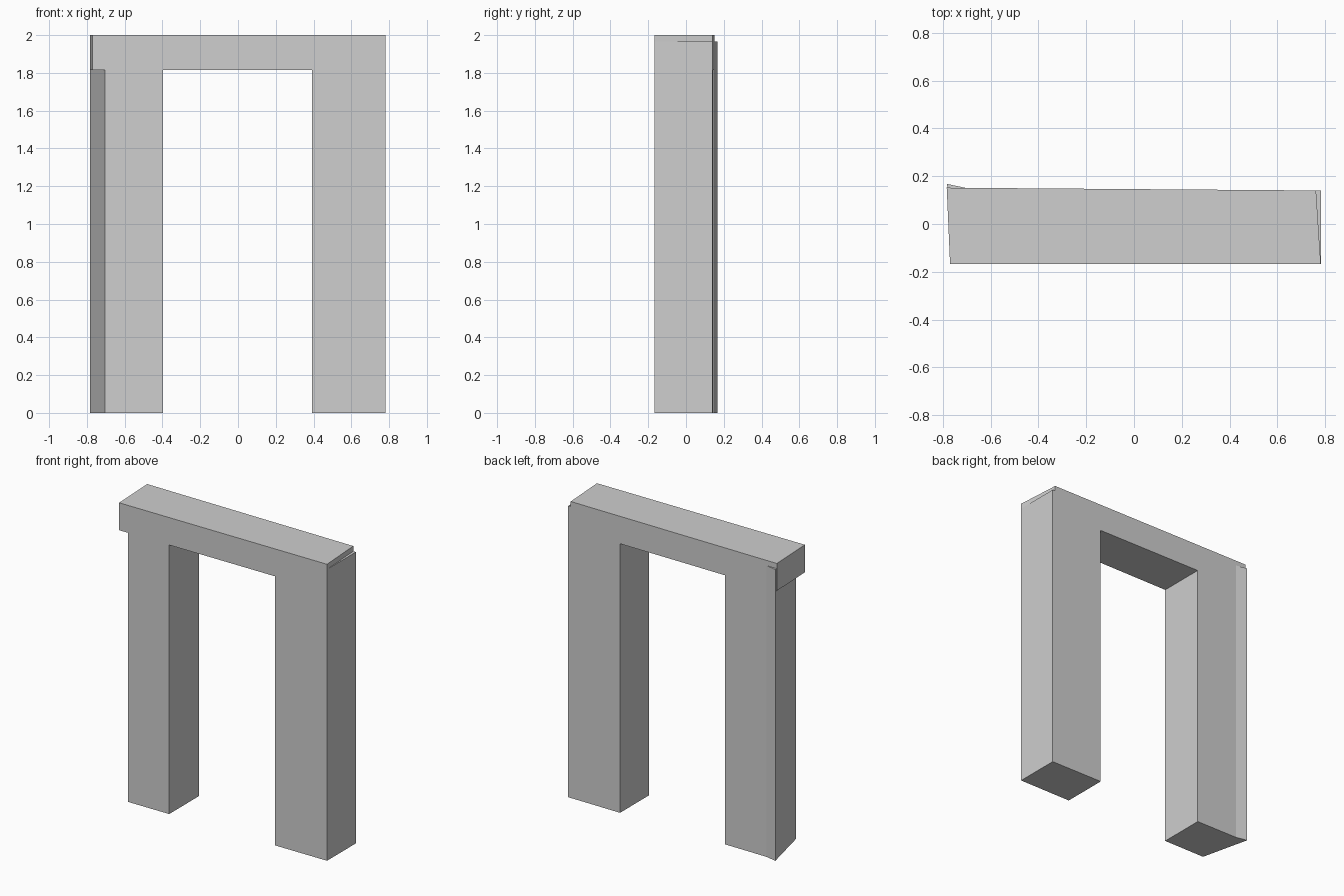
import bpy
import bmesh

# Remove the default cube
cube = bpy.data.objects.get("Cube")
if cube:
    bpy.data.objects.remove(cube, do_unlink=True)

# Plain grey stone
GREY = (0.62, 0.62, 0.62, 1.0)
stone = bpy.data.materials.new("grey_stone")
stone.use_nodes = True
stone.diffuse_color = GREY
stone.node_tree.nodes["Principled BSDF"].inputs["Base Color"].default_value = GREY

FRONT = -0.168
LINTEL_BOTTOM, LINTEL_TOP = 1.815, 2.0
LEG_TOP = 1.965


def back_y(x):
    """Depth of the slightly skewed rear plane at a given x."""
    return 0.146 - 0.0075 * x


def prism(name, outline, z0, z1):
    """Extrude a plan outline between two heights."""
    bm = bmesh.new()
    base = bm.faces.new([bm.verts.new((x, y, z0)) for x, y in outline])
    top = bmesh.ops.extrude_face_region(bm, geom=[base])["geom"]
    verts = [v for v in top if isinstance(v, bmesh.types.BMVert)]
    bmesh.ops.translate(bm, verts=verts, vec=(0, 0, z1 - z0))
    bmesh.ops.recalc_face_normals(bm, faces=bm.faces)
    mesh = bpy.data.meshes.new(name)
    bm.to_mesh(mesh)
    bm.free()
    mesh.materials.append(stone)
    obj = bpy.data.objects.new(name, mesh)
    bpy.context.collection.objects.link(obj)
    return obj


# Lintel with skewed ends
prism("lintel", [(-0.77, FRONT), (0.782, FRONT), (0.762, back_y(0.762)),
                 (-0.784, back_y(-0.784))], LINTEL_BOTTOM, LINTEL_TOP)

# Left leg, square in plan
prism("left_leg", [(0.392, FRONT), (0.782, FRONT), (0.782, back_y(0.782)),
                   (0.392, back_y(0.392))], 0, LEG_TOP)

# Right leg, with a slanted outer side and a flared rear corner
prism("right_leg", [(-0.705, FRONT), (-0.396, FRONT), (-0.396, back_y(-0.396)),
                    (-0.705, back_y(-0.705)), (-0.784, 0.168)], 0, LEG_TOP)
